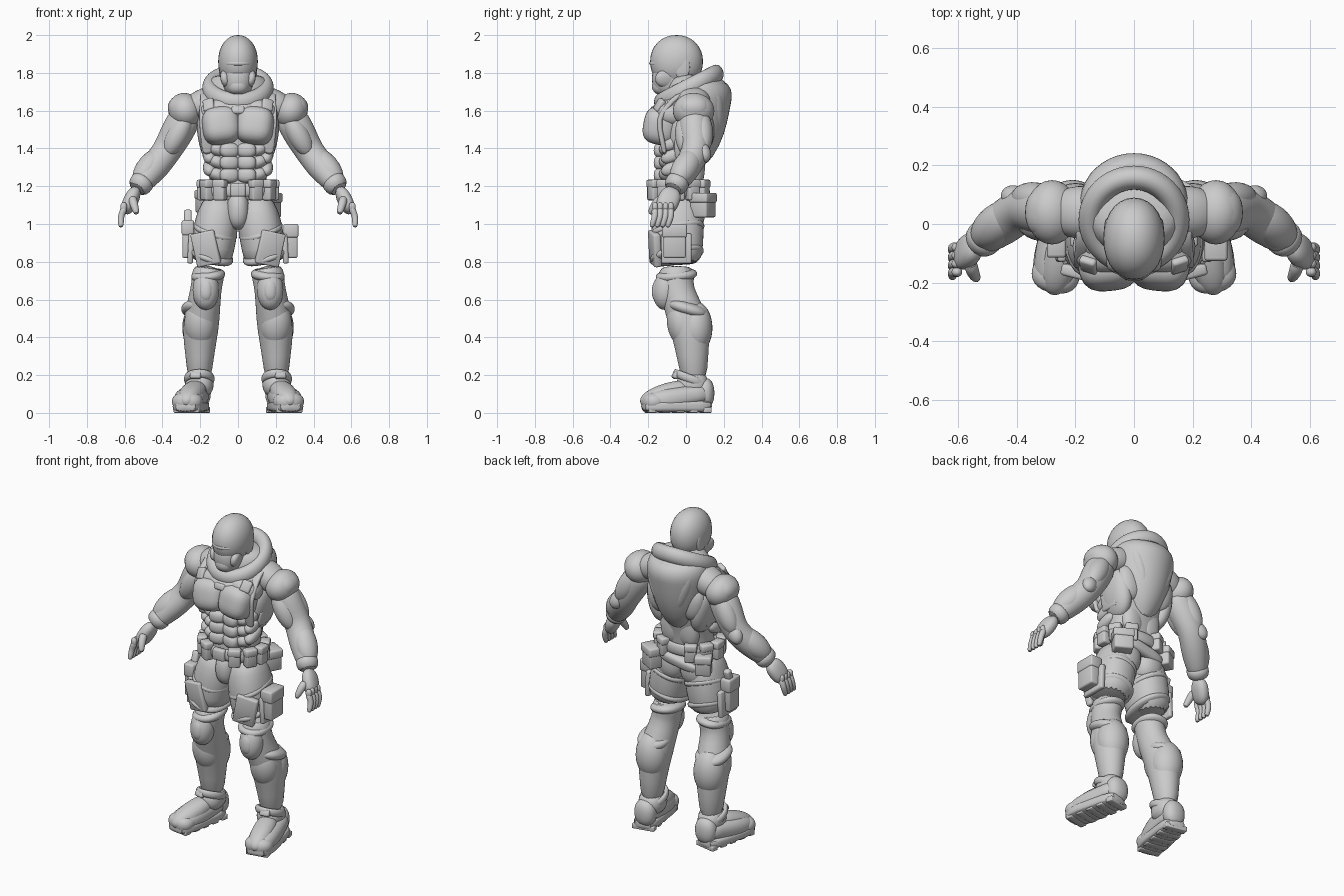
import bpy, bmesh
from math import sin, cos, pi, radians
from mathutils import Vector, Matrix, Euler

default_cube = bpy.data.objects.get("Cube")
if default_cube:
    bpy.data.objects.remove(default_cube, do_unlink=True)

grey = bpy.data.materials.new("light grey")
grey.use_nodes = True
grey.diffuse_color = (.6, .6, .6, 1)
shader = next(node for node in grey.node_tree.nodes if node.type == 'BSDF_PRINCIPLED')
shader.inputs["Base Color"].default_value = grey.diffuse_color

X, Y, Z = Vector((1, 0, 0)), Vector((0, 1, 0)), Vector((0, 0, 1))


def finish(name, bm, mirror, rounded=False):
    bmesh.ops.recalc_face_normals(bm, faces=bm.faces[:])
    mesh = bpy.data.meshes.new(name)
    bm.to_mesh(mesh)
    bm.free()
    mesh.materials.append(grey)
    mesh.shade_smooth()
    mesh.set_sharp_from_angle(angle=radians(50))
    obj = bpy.data.objects.new(name, mesh)
    bpy.context.scene.collection.objects.link(obj)
    if mirror:
        obj.modifiers.new("mirror", 'MIRROR').use_mirror_merge = False
    if rounded:
        obj.modifiers.new("rounding", 'SUBSURF').levels = 1


def section_axes(direction, across):
    side = (across - direction * across.dot(direction)).normalized()
    return side, direction.cross(side)


def skin(name, centres, wides, deeps, mirror, across=X, closed=False, power=2, sides=20):
    """Join superellipse sections along a line of centres."""
    bm = bmesh.new()
    count = len(centres)
    sections = []
    for i, centre in enumerate(centres):
        ahead = centres[(i + 1) % count] if closed else centres[min(i + 1, count - 1)]
        behind = centres[i - 1] if closed else centres[max(i - 1, 0)]
        a, b = section_axes((ahead - behind).normalized(), across)
        section = []
        for k in range(sides):
            c, s = cos(2 * pi * k / sides), sin(2 * pi * k / sides)
            fit = (abs(c) ** power + abs(s) ** power) ** (-1 / power)
            section.append(bm.verts.new(centre + (a * c * wides[i] + b * s * deeps[i]) * fit))
        sections.append(section)
    for i in range(count if closed else count - 1):
        low, high = sections[i], sections[(i + 1) % count]
        for k in range(sides):
            j = (k + 1) % sides
            bm.faces.new((low[k], low[j], high[j], high[k]))
    if not closed:
        bm.faces.new(sections[0])
        bm.faces.new(sections[-1])
    finish(name, bm, mirror, rounded=True)


def limb(name, path, wides, flat=1, thick=None, mirror=True, power=2):
    """Sections spread evenly along a path; depth is a share of the width or fixed."""
    centres = []
    for i in range(len(wides)):
        along = i * (len(path) - 1) / (len(wides) - 1)
        k = min(int(along), len(path) - 2)
        centres.append(Vector(path[k]).lerp(Vector(path[k + 1]), along - k))
    deeps = [thick or wide * flat for wide in wides]
    skin(name, centres, wides, deeps, mirror, power=power)


def around(centre, wide, deep, angle, drop=0):
    """Point on an oval round the body; angle zero is the front."""
    return Vector(centre) + X * wide * sin(angle) - Y * deep * cos(angle) - Z * drop * cos(angle)


def band(name, centre, wide, deep, height, thick, drop=0, mirror=False):
    steps = range(24)
    centres = [around(centre, wide, deep, 2 * pi * k / len(steps), drop) for k in steps]
    skin(name, centres, [height for k in steps], [thick for k in steps], mirror, Z, True)


def oval(name, matrix, mirror, power):
    bm = bmesh.new()
    bmesh.ops.create_uvsphere(bm, u_segments=28, v_segments=16, radius=1)
    for v in bm.verts:
        v.co *= sum(abs(c) ** power for c in v.co) ** (-1 / power)
    bm.transform(matrix)
    finish(name, bm, mirror)


def blob(name, place, size, turn=(0, 0, 0), mirror=True, power=2.3):
    """Rounded mass; a higher power makes it boxier."""
    oval(name, Matrix.LocRotScale(Vector(place), Euler(turn), Vector(size)), mirror, power)


def muscle(name, start, end, wide, deep, shift=Vector(), mirror=True, power=2.2):
    """Rounded mass stretched from one point to another."""
    start, end = Vector(start), Vector(end)
    along = (end - start) / 2
    a, b = section_axes(along.normalized(), X)
    matrix = Matrix((a * wide, b * deep, along)).transposed().to_4x4()
    matrix.translation = (start + end) / 2 + shift
    oval(name, matrix, mirror, power)


def block(name, place, size, turn=(0, 0, 0), mirror=True, bevel=.01):
    bm = bmesh.new()
    bmesh.ops.create_cube(bm, size=2)
    bm.transform(Matrix.Diagonal((*size, 1)))
    bmesh.ops.bevel(bm, geom=bm.edges[:], offset=bevel, segments=2, profile=.5, affect='EDGES')
    bm.transform(Matrix.LocRotScale(Vector(place), Euler(turn), None))
    finish(name, bm, mirror)


def pouch(name, place, size, turn=0, mirror=True):
    """Box with an overhanging flap."""
    wide, deep, tall = size
    block(name, place, size, (0, 0, turn), mirror)
    flap = Vector(place) + Z * tall * .6
    block(name + "_flap", flap, (wide * 1.1, deep * 1.1, tall * .4), (0, 0, turn), mirror)


# Joints of the left side
shoulder, elbow = Vector((.26, .04, 1.6)), Vector((.38, .055, 1.38))
wrist, knuckles = Vector((.54, -.07, 1.18)), Vector((.6, -.12, 1.09))
hip, cuff = Vector((.09, -.04, 1.15)), Vector((.15, -.05, .78))
knee, calf = Vector((.17, -.05, .65)), Vector((.2, .025, .45))
ankle = Vector((.205, .045, .15))
heel, toe = Vector((.21, .14, .035)), Vector((.28, -.24, .035))

# Helmet and neck
blob("helmet", (0, -.05, 1.86), (.105, .14, .14), mirror=False, power=2.1)
blob("face_guard", (0, -.08, 1.77), (.082, .1, .1), mirror=False)
blob("brow_ridge", (0, -.09, 1.85), (.09, .105, .03), mirror=False, power=2)
blob("jaw_guard", (0, -.11, 1.73), (.06, .07, .05), mirror=False)
blob("cheek_plate", (.055, -.09, 1.77), (.03, .075, .05), (0, .2, .3))
blob("ear_cover", (.09, -.02, 1.83), (.012, .04, .06))
limb("neck", [(0, 0, 1.55), (0, -.02, 1.74)], [.1, .09, .08], mirror=False)

# Torso
limb("torso", [(0, -.04, 1.1), (0, .02, 1.7)], [.16, .15, .155, .18, .2, .2, .12],
     flat=.74, mirror=False, power=2.4)
blob("chest_plate", (.09, -.13, 1.52), (.1, .095, .1), (-.2, .1, -.1), power=3)
blob("upper_chest", (.1, -.08, 1.59), (.11, .09, .07), (-.3, .2, 0))
muscle("back_muscle", (.18, .02, 1.6), (.12, .02, 1.3), .06, .11)
muscle("trapezius", (.05, .04, 1.69), (.29, .04, 1.59), .08, .09)
for row in range(3):
    level = Vector((0, -.135, 1.39 - row * .066))
    blob("abdomen_muscle", level + X * .045, (.052, .034, .04), (0, 0, -.2), power=2.4)
    blob("side_muscle", level + X * .105 + Y * .045, (.055, .05, .035), (0, -.4, -.5))
    blob("rib_muscle", level + X * .15 + Y * .07 + Z * .04, (.035, .07, .035), (.4, 0, 0))
blob("lower_back", (.06, .05, 1.31), (.07, .05, .12))
blob("shoulder_blade", (.11, .09, 1.5), (.08, .06, .11), (0, .2, 0))
strap_path = [(.17, .06, 1.69), (.17, -.05, 1.68), (.18, -.15, 1.56), (.16, -.11, 1.36)]
limb("vest_strap", strap_path, [.028] * 7, thick=.014, power=4)
block("strap_clip", (.155, -.14, 1.63), (.03, .015, .035), (-.5, .3, .3))
block("chest_clasp", (0, -.17, 1.6), (.035, .02, .02), (-.3, 0, 0), mirror=False)
block("side_plate", (.18, 0, 1.4), (.015, .06, .05), (0, .2, 0))

# Lowered hood and collar
limb("hood_drape", [(0, .06, 1.3), (0, .06, 1.65), (0, .085, 1.79)],
     [.05, .13, .17, .19, .19, .18, .13], flat=.95, mirror=False)
band("hood_rim", (0, .015, 1.72), .15, .145, .05, .042, drop=.075)
band("collar_rim", (0, .015, 1.665), .175, .17, .035, .03, drop=.065)
muscle("hood_fold", (.14, .13, 1.74), (.04, .13, 1.44), .05, .07)

# Arms
limb("arm", [shoulder, elbow, wrist], [.08, .09, .086, .076, .08, .068, .048], flat=.97)
blob("shoulder_muscle", shoulder + X * .02, (.088, .11, .095), (0, .4, 0), power=2)
blob("shoulder_guard", shoulder + X * .03 + Z * .01, (.078, .09, .08), (0, .6, 0))
muscle("biceps", shoulder, elbow, .058, .06, shift=Y * -.045 - Z * .02, power=2)
muscle("triceps", shoulder, elbow, .06, .055, shift=Y * .04 + X * .02, power=2)
blob("elbow_pad", elbow + X * .025 + Y * .035, (.045, .04, .06), (.3, -.6, 0), power=2)
muscle("forearm_guard", elbow, elbow.lerp(wrist, .9), .068, .07, shift=X * .015 + Z * .01, power=2)
limb("glove_cuff", [wrist.lerp(elbow, .3), wrist], [.066, .066, .054])

# Hands
muscle("palm", wrist.lerp(knuckles, -.1), knuckles - Z * .03, .038, .058, power=2.4)
for finger in range(4):
    root = knuckles + Y * (.04 - .028 * finger)
    limb("finger", [root, root + X * .02 - Z * .05, root + X * .02 - Y * .02 - Z * .11],
         [.018, .018, .017, .016, .012])
    blob("knuckle_plate", root + X * .005, (.018, .016, .025))
limb("thumb", [(.56, -.13, 1.14), (.55, -.17, 1.1), (.535, -.19, 1.05)], [.024, .023, .02, .014])

# Hips and trousers
limb("trouser_leg", [hip, cuff], [.08, .11, .12, .116, .11], flat=1.18, power=2.3)
blob("groin_guard", (0, -.1, 1.07), (.06, .08, .1), mirror=False)
blob("buttock", (.08, .01, 1.06), (.09, .09, .11))
for fold in (.5, .85):
    blob("trouser_fold", hip.lerp(cuff, fold), (.12, .145, .035), (.2, -.3, 0))
block("thigh_panel", cuff + X * .02 + Z * .09 - Y * .115, (.065, .02, .09), (.1, .2, .25))
block("outer_thigh_panel", cuff + X * .1 + Z * .09, (.015, .08, .08), (0, -.05, 0))

# Belt and pouches
belt = Vector((0, -.04, 1.18))
band("belt", belt, .175, .135, .036, .016)
block("buckle", belt - Y * .14, (.04, .02, .035), mirror=False)
for k in range(1, 6):
    angle = k * pi / 6
    pouch("belt_pouch", around(belt, .19, .15, angle), (.034, .026, .055), angle)
pouch("hip_bag", (.16, .09, 1.1), (.055, .05, .065), -.5, mirror=False)
pouch("hip_case", (-.17, .07, 1.12), (.045, .04, .06), .5, mirror=False)
muscle("rear_roll", (.12, .08, 1.13), (-.14, .07, 1.08), .035, .04, mirror=False, power=3)
pouch("left_thigh_pouch", (.28, -.06, .91), (.036, .06, .09), mirror=False)
pouch("right_holster", (-.265, -.06, .92), (.03, .05, .1), mirror=False)
block("holster_grip", (-.265, -.04, 1.03), (.02, .02, .045), (-.3, 0, 0), mirror=False)

# Lower legs
limb("lower_leg", [cuff, knee, calf, ankle], [.09, .085, .082, .092, .1, .075, .062], flat=1.1)
blob("knee_pad", knee - Y * .055, (.07, .07, .105), (-.1, 0, .1), power=2.1)
blob("knee_cap", knee - Y * .09, (.04, .04, .065), (-.1, 0, .1))
blob("knee_wrap", knee.lerp(cuff, .6), (.09, .11, .035), (.1, .1, 0))
blob("shin_guard", calf + Z * .02 - Y * .045, (.085, .08, .13), (.2, 0, .1), power=2)
blob("calf_muscle", calf + Y * .025, (.095, .09, .14), power=2)
blob("calf_band", calf + Z * .1 - Y * .015, (.1, .11, .04), (-.3, 0, 0))
muscle("lower_shin_plate", calf, ankle + Z * .06, .05, .045, shift=Y * -.03, power=2)

# Boots
limb("boot", [heel + Z * .07 - Y * .02, toe + Z * .015 + Y * .01],
     [.065, .072, .08, .085, .08, .055], flat=.75, power=2.6)
limb("boot_sole", [heel, toe], [.058, .075, .078, .085, .085, .06], thick=.032, power=5)
blob("boot_ankle", ankle - Y * .01, (.075, .085, .07))
blob("boot_heel", heel + Z * .07 - Y * .04, (.066, .05, .08))
muscle("boot_instep", ankle - Z * .01, toe + Z * .02, .065, .06)
blob("toe_cap", heel.lerp(toe, .82) + Z * .025, (.082, .065, .05), (0, 0, .2))
band("boot_strap", ankle + Z * .03 - Y * .02, .068, .08, .022, .014, drop=-.03, mirror=True)
block("strap_buckle", ankle + X * .02 + Z * .05 - Y * .1, (.03, .014, .02), (-.5, 0, .2))
for k in range(5):
    tread = heel.lerp(toe, .1 + k * .19)
    tread.z = .015
    block("tread", tread, (.068, .022, .015), (0, 0, .2), bevel=.005)
